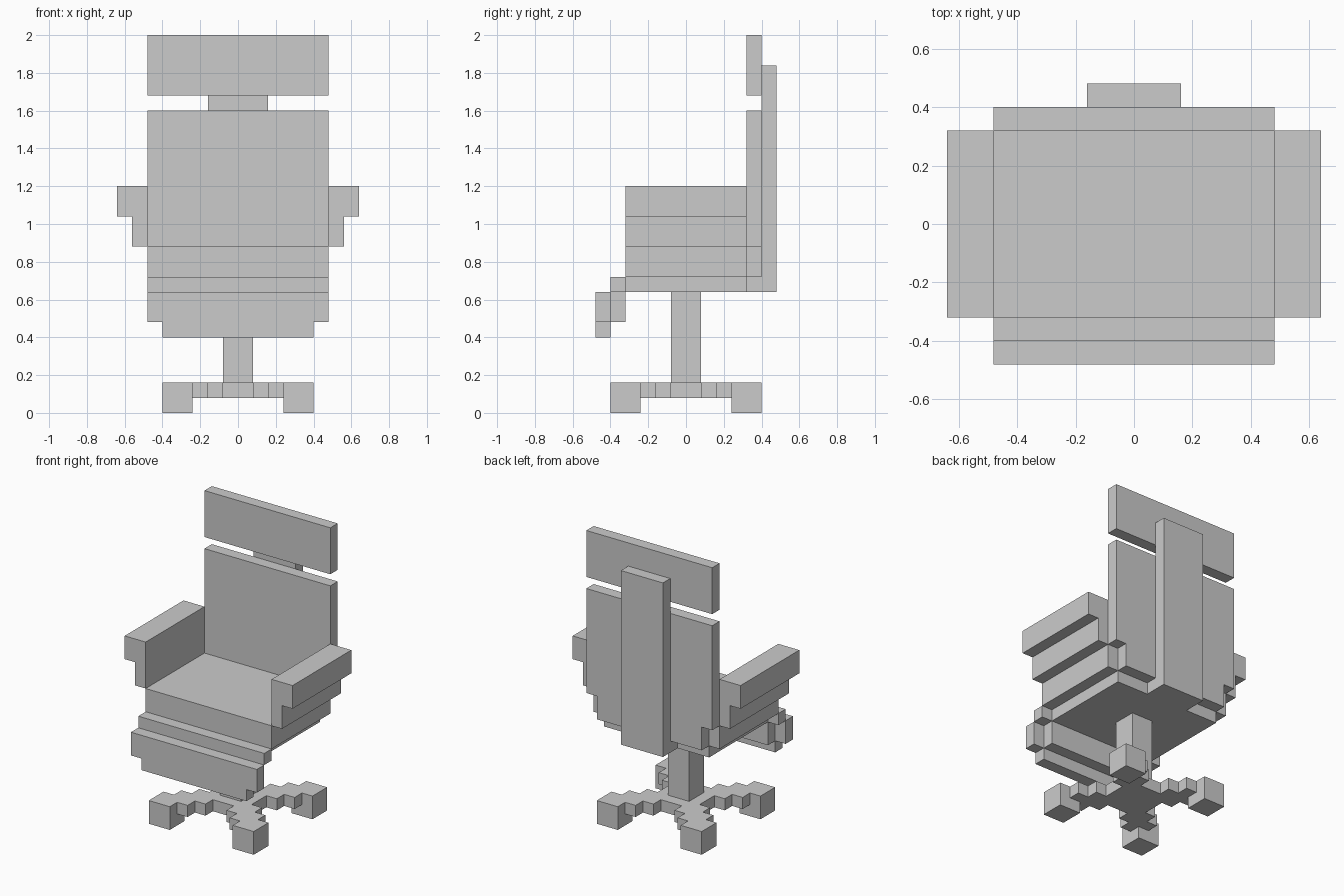
import bpy, bmesh
from mathutils import Vector

if "Cube" in bpy.data.objects:
    bpy.data.objects.remove(bpy.data.objects["Cube"])

U = 0.08  # block size: every dimension below is counted in blocks

# Maps (profile a, profile b, depth) to x, y, z for each extrusion axis
AXES = {
    "x": lambda a, b, d: Vector((d, a, b)),
    "y": lambda a, b, d: Vector((a, d, b)),
    "z": lambda a, b, d: Vector((a, b, d)),
}


def prism(name, outline, axis, start, end):
    """Extrude a closed outline along an axis."""
    place = AXES[axis]
    bm = bmesh.new()
    face = bm.faces.new([bm.verts.new(place(a, b, start) * U) for a, b in outline])
    ext = bmesh.ops.extrude_face_region(bm, geom=[face])
    moved = [g for g in ext["geom"] if isinstance(g, bmesh.types.BMVert)]
    bmesh.ops.translate(bm, verts=moved, vec=place(0, 0, end - start) * U)
    bmesh.ops.recalc_face_normals(bm, faces=bm.faces)
    mesh = bpy.data.meshes.new(name)
    bm.to_mesh(mesh)
    bm.free()
    obj = bpy.data.objects.new(name, mesh)
    bpy.context.collection.objects.link(obj)
    return obj


def symmetric(half):
    """Close a right-hand contour with its mirror image."""
    return half + [(-a, b) for a, b in reversed(half)]


def rect(a0, a1, b0, b1):
    return [(a0, b0), (a1, b0), (a1, b1), (a0, b1)]


# Star base: one stepped diagonal leg outline, turned four times
leg = [(2, 1), (3, 1), (3, 2), (4, 2), (4, 3), (5, 3), (5, 5),
       (3, 5), (3, 4), (2, 4), (2, 3), (1, 3), (1, 2)]
star = []
for turn in range(4):
    star += leg
    leg = [(-b, a) for a, b in leg]
prism("star_base", star, "z", 1, 2)

# Feet under the leg ends
for sx, side in ((-1, "left"), (1, "right")):
    for sy, end in ((-1, "front"), (1, "back")):
        prism(f"foot_{end}_{side}", rect(3 * sx, 5 * sx, 3 * sy, 5 * sy), "z", 0, 1)

# Centre post
prism("post", rect(-1, 1, -1, 1), "z", 2, 8)

# Seat with narrower underside
prism("seat", symmetric([(5, 8), (5, 9), (6, 9), (6, 11)]), "y", -4, 4)

# Front edge stepping down from the seat
prism("front_edge_upper", symmetric([(5, 6), (5, 8), (6, 8), (6, 9)]), "y", -5, -4)
prism("front_edge_lower", symmetric([(5, 5), (5, 6), (6, 6), (6, 8)]), "y", -6, -5)

# Armrests flaring outwards
arm = [(6, 11), (7, 11), (7, 13), (8, 13), (8, 15), (6, 15)]
for s, side in ((-1, "left"), (1, "right")):
    prism(f"armrest_{side}", [(s * a, b) for a, b in arm], "y", -4, 4)

# Backrest, headrest and the spine that carries both
prism("backrest", symmetric([(5, 9), (5, 11), (6, 11), (6, 20)]), "y", 4, 5)
prism("headrest", rect(-6, 6, 21, 25), "y", 4, 5)
prism("spine", [(4, 8), (6, 8), (6, 23), (5, 23), (5, 9), (4, 9)], "x", -2, 2)
